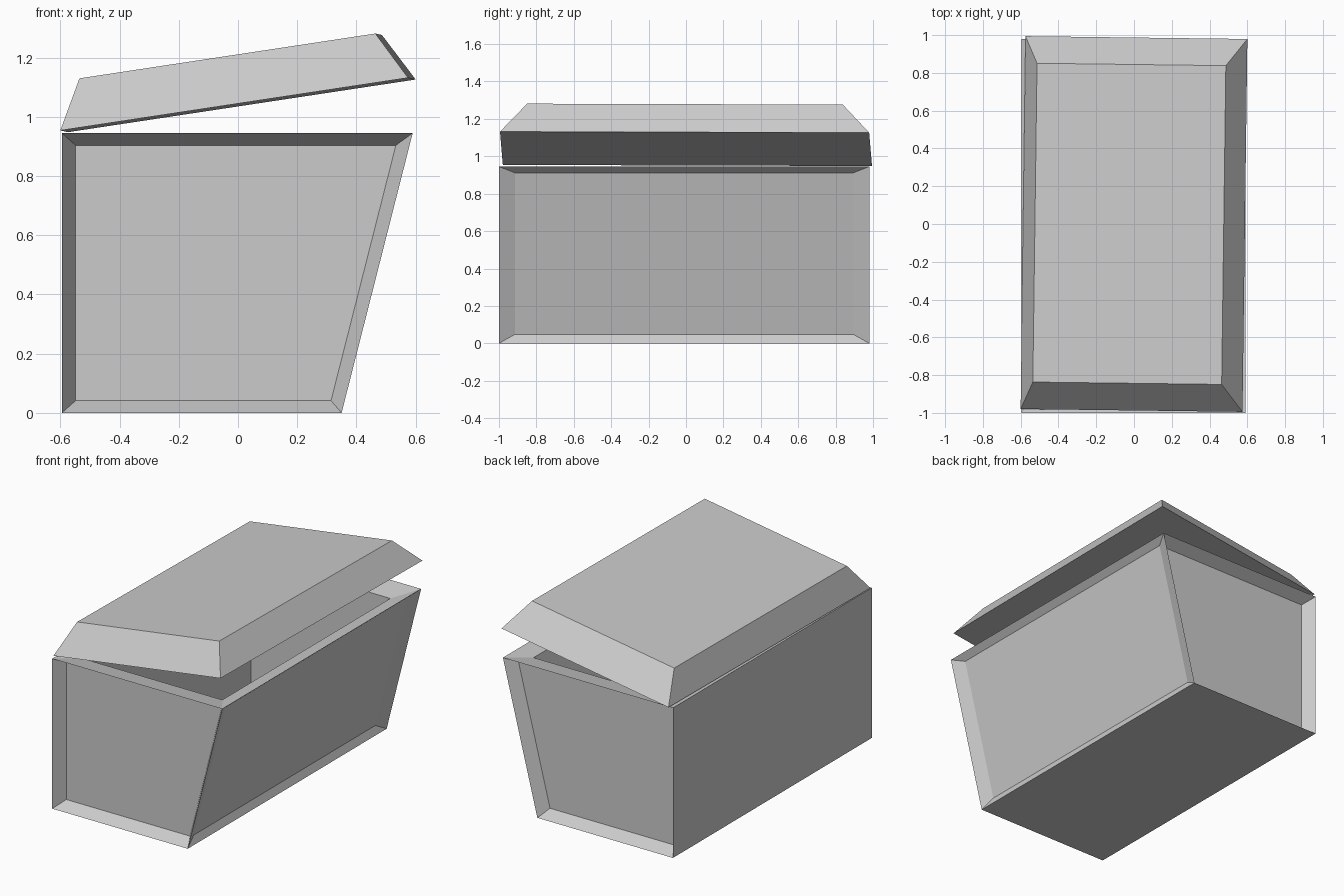
import bpy, bmesh
from mathutils import Vector, Euler

if "Cube" in bpy.data.objects:
    bpy.data.objects.remove(bpy.data.objects["Cube"])


def make_object(name, bm):
    bmesh.ops.recalc_face_normals(bm, faces=bm.faces)
    mesh = bpy.data.meshes.new(name)
    bm.to_mesh(mesh)
    bm.free()
    obj = bpy.data.objects.new(name, mesh)
    bpy.context.collection.objects.link(obj)
    return obj


def prism(profile, y0, y1):
    """Extrude an x/z profile along y."""
    bm = bmesh.new()
    face = bm.faces.new([bm.verts.new((x, y0, z)) for x, z in profile])
    ext = bmesh.ops.extrude_face_region(bm, geom=[face], use_keep_orig=True)
    verts = [v for v in ext["geom"] if isinstance(v, bmesh.types.BMVert)]
    bmesh.ops.translate(bm, vec=(0, y1 - y0, 0), verts=verts)
    bmesh.ops.recalc_face_normals(bm, faces=bm.faces)
    return bm


def facing(bm, direction):
    return max(bm.faces, key=lambda f: f.normal.dot(Vector(direction)))


def recess(bm, face, scale, depth):
    """Shrink a face about its centre and push it inwards with sloped edges."""
    normal = face.normal.copy()
    new = bmesh.ops.extrude_discrete_faces(bm, faces=[face])["faces"][0]
    centre = sum((v.co for v in new.verts), Vector()) / len(new.verts)
    for v in new.verts:
        off = v.co - centre
        v.co = centre + Vector(o * s for o, s in zip(off, scale)) - normal * depth
    return new


# Body: tapered bin, slanted on the right side
bm = prism([(-0.595, 0), (0.35, 0), (0.59, 0.945), (-0.595, 0.945)], -1.0, 0.98)
sides = [(facing(bm, (0, -1, 0)), 0.075), (facing(bm, (0, 1, 0)), 0.075),
         (facing(bm, (1, 0, 0)), 0.03)]
top = facing(bm, (0, 0, 1))

# Recessed side panels
for face, depth in sides:
    recess(bm, face, (0.913,) * 3, depth)

# Sloped rim and hollow interior, following the slant
rim = recess(bm, top, (0.82, 0.845, 1), 0.03)
floor = bmesh.ops.extrude_discrete_faces(bm, faces=[rim])["faces"][0]
for v in floor.verts:
    drop = v.co.z - 0.09
    v.co.z -= drop
    if v.co.x > 0:
        v.co.x -= drop * 0.24 / 0.945
make_object("bin_body", bm)

# Lid: chamfered slab, propped open and sitting slightly askew
bm = prism([(-0.594, 0), (0.594, 0), (0.594, 0.165), (-0.594, 0.165)], -0.987, 0.987)
for v in facing(bm, (0, 0, 1)).verts:
    v.co.x *= 0.851
    v.co.y *= 0.855
lid = make_object("lid", bm)
lid.location = (0, 0, 1.04)
lid.rotation_euler = Euler((-0.003, -0.1503, -0.0127))
